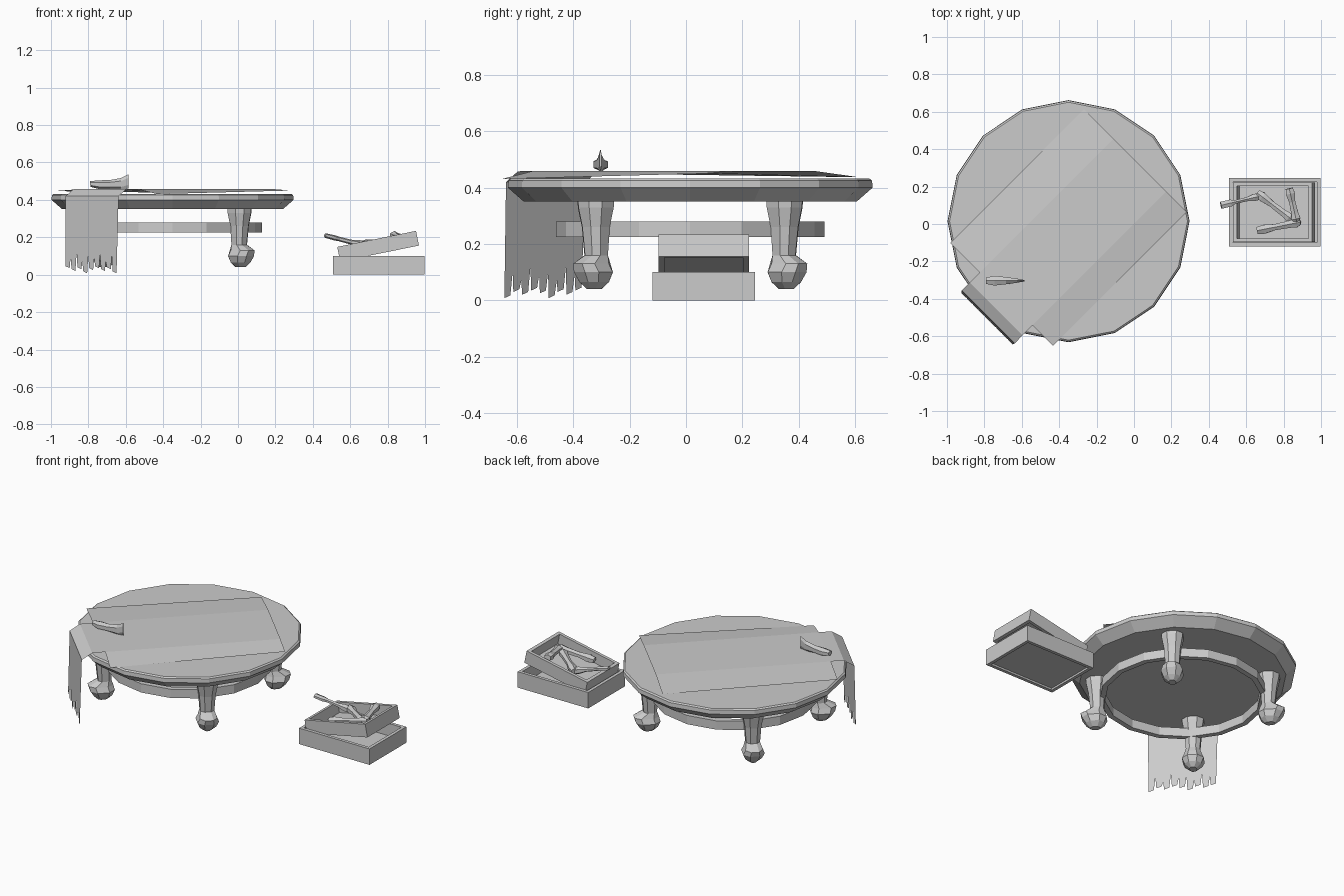
import bpy, bmesh, math
from mathutils import Vector, Matrix

if "Cube" in bpy.data.objects:
    bpy.data.objects.remove(bpy.data.objects["Cube"])

grey = bpy.data.materials.new("plain_grey")
grey.use_nodes = True
COLOUR = (0.6, 0.6, 0.6, 1)
grey.diffuse_color = COLOUR
grey.node_tree.nodes["Principled BSDF"].inputs["Base Color"].default_value = COLOUR

CX, CY = -0.35, 0.015          # table centre


def finish(name, bm, fix=True):
    if fix:
        bmesh.ops.recalc_face_normals(bm, faces=bm.faces)
    mesh = bpy.data.meshes.new(name)
    bm.to_mesh(mesh)
    bm.free()
    mesh.materials.append(grey)
    obj = bpy.data.objects.new(name, mesh)
    bpy.context.collection.objects.link(obj)
    return obj


def loft(name, rings, closed=False):
    """Skin a list of equal rings of points."""
    bm = bmesh.new()
    rows = [[bm.verts.new(p) for p in ring] for ring in rings]
    n = len(rows[0])
    pairs = list(zip(rows, rows[1:]))
    if closed:
        pairs.append((rows[-1], rows[0]))
    for low, high in pairs:
        for i in range(n):
            j = (i + 1) % n
            bm.faces.new((low[i], low[j], high[j], high[i]))
    if not closed:
        bm.faces.new(rows[0])
        bm.faces.new(rows[-1])
    return finish(name, bm)


def circle(r, z, n=16):
    return [(CX + r * math.cos(math.tau * i / n), CY + r * math.sin(math.tau * i / n), z)
            for i in range(n)]


# Round table top and hoop stretcher
loft("table_top", [circle(r, z) for r, z in
                   ((0.59, 0.35), (0.647, 0.40), (0.645, 0.425), (0.636, 0.432))])
loft("hoop_stretcher", [circle(r, z) for r, z in
                        ((0.445, 0.225), (0.477, 0.225), (0.477, 0.28), (0.445, 0.28))],
     closed=True)

# Legs: height, outward shift, radial half size, tangential half size
LEG = ((0.37, 0, 0.062, 0.062), (0.33, 0, 0.06, 0.06), (0.26, 0, 0.046, 0.047),
       (0.16, -0.002, 0.038, 0.04), (0.13, 0.02, 0.071, 0.05), (0.10, 0.012, 0.07, 0.062),
       (0.065, 0.008, 0.052, 0.048), (0.04, 0.008, 0.028, 0.02))
OCTAGON = ((1, 0.45), (0.5, 1), (-0.5, 1), (-1, 0.45),
           (-1, -0.45), (-0.5, -1), (0.5, -1), (1, -0.45))
for name, sx, sy in (("back_left", 1, 1), ("back_right", -1, 1),
                     ("front_right", -1, -1), ("front_left", 1, -1)):
    turn = (Matrix.Translation((CX + sx * 0.358, CY + sy * 0.335, 0))
            @ Matrix.Rotation(math.atan2(sy, sx), 4, "Z"))
    loft(name + "_leg", [[turn @ Vector((c + u * hr, v * ht, z)) for u, v in OCTAGON]
                         for z, c, hr, ht in LEG])


# Cloth, laid diagonally: a runs along it, b across it
def diagonal(a, b, z):
    s = math.sqrt(0.5)
    return Vector(((a - b) * s, (a + b) * s, z))


bm = bmesh.new()
far, near = [[bm.verts.new(diagonal(a, b, z)) for b, z in
              ((-0.155, right), (0.0, 0.459), (0.40, 0.459), (0.622, left))]
             for a, right, left in ((0.245, 0.45, 0.437), (-0.767, 0.431, 0.447))]
for i in range(3):
    bm.faces.new((near[i], far[i], far[i + 1], near[i + 1]))
fold = near[1:3]
for a, z in ((-0.843, 0.458), (-0.903, 0.42)):
    drop = [bm.verts.new(diagonal(a, b, z)) for b in (0.0, 0.40)]
    bm.faces.new((drop[0], fold[0], fold[1], drop[1]))
    fold = drop

# Torn fringe on the hanging end
TEETH = 9
TIPS = (0.008, 0.03, 0.02, 0.035, 0.025)
NOTCHES = (0.10, 0.07, 0.12, 0.09)
step = 0.40 / TEETH
edge = []
for i in range(TEETH):
    tip = TIPS[i % len(TIPS)]
    edge += [((i + 0.08) * step, tip), ((i + 0.75) * step, tip + 0.01)]
    if i < TEETH - 1:
        edge.append(((i + 0.95) * step, NOTCHES[i % len(NOTCHES)]))
hem = [bm.verts.new(diagonal(-0.915 + 0.03 * z, b, z)) for b, z in edge]
bm.faces.new([fold[0], fold[1]] + hem[::-1])
finish("cloth_runner", bm, fix=False)


# Open trays with a floor set between low and high
def tray(name, size, wall, low, high, matrix):
    sx, sy, h = size[0] / 2, size[1] / 2, size[2]

    def ring(d, z):
        return [matrix @ Vector((u * (sx - d), v * (sy - d), z))
                for u, v in ((-1, -1), (1, -1), (1, 1), (-1, 1))]
    return loft(name, [ring(wall, low), ring(wall, 0), ring(0, 0),
                       ring(0, h), ring(wall, h), ring(wall, high)])


tray("lower_tray", (0.49, 0.365, 0.10), 0.02, 0.012, 0.022,
     Matrix.Translation((0.753, 0.063, 0)))
tilt = Matrix.Translation((0.757, 0.063, 0.113)) @ Matrix.Rotation(-math.radians(11.5), 4, "Y")
tray("upper_tray", (0.43, 0.32, 0.08), 0.02, 0.006, 0.015, tilt)

# Utensils: fraction along, half width, half height, lift
HANDLE = ((0, 0.02, 0.015, 0.0), (0.22, 0.03, 0.023, -0.004), (0.52, 0.022, 0.024, -0.004),
          (0.8, 0.013, 0.032, -0.002), (1, 0.004, 0.038, 0.012))
FORK = ((0, 0.022, 0.012, 0), (0.22, 0.021, 0.014, 0), (0.32, 0.011, 0.012, 0),
        (0.6, 0.013, 0.013, 0), (0.75, 0.022, 0.022, 0), (1, 0.02, 0.02, 0))
BONE = ((0, 0.022, 0.02, 0), (0.15, 0.028, 0.026, 0), (0.4, 0.019, 0.018, 0),
        (0.75, 0.022, 0.02, 0), (0.9, 0.028, 0.024, 0), (1, 0.014, 0.014, 0))


def utensil(name, start, end, profile):
    start, end = Vector(start), Vector(end)
    along = (end - start).normalized()
    side = along.cross(Vector((0, 0, 1))).normalized()
    up = side.cross(along)
    rings = []
    for t, w, h, lift in profile:
        mid = start.lerp(end, t) + up * lift
        rings.append([mid + side * w * math.cos(math.tau * i / 6 + math.pi / 6)
                      + up * h * math.sin(math.tau * i / 6 + math.pi / 6) for i in range(6)])
    loft(name, rings)


utensil("table_knife", (-0.79, -0.303, 0.485), (-0.585, -0.303, 0.487), HANDLE)
utensil("tray_fork", (0.465, 0.10, 0.21), (0.70, 0.155, 0.15), FORK)
utensil("tray_spoon", (0.66, 0.165, 0.16), (0.85, 0.02, 0.185), BONE)
utensil("tray_knife", (0.83, 0.19, 0.21), (0.87, 0.01, 0.195), BONE)
utensil("tray_scoop", (0.66, -0.035, 0.155), (0.89, 0.01, 0.195), BONE)
